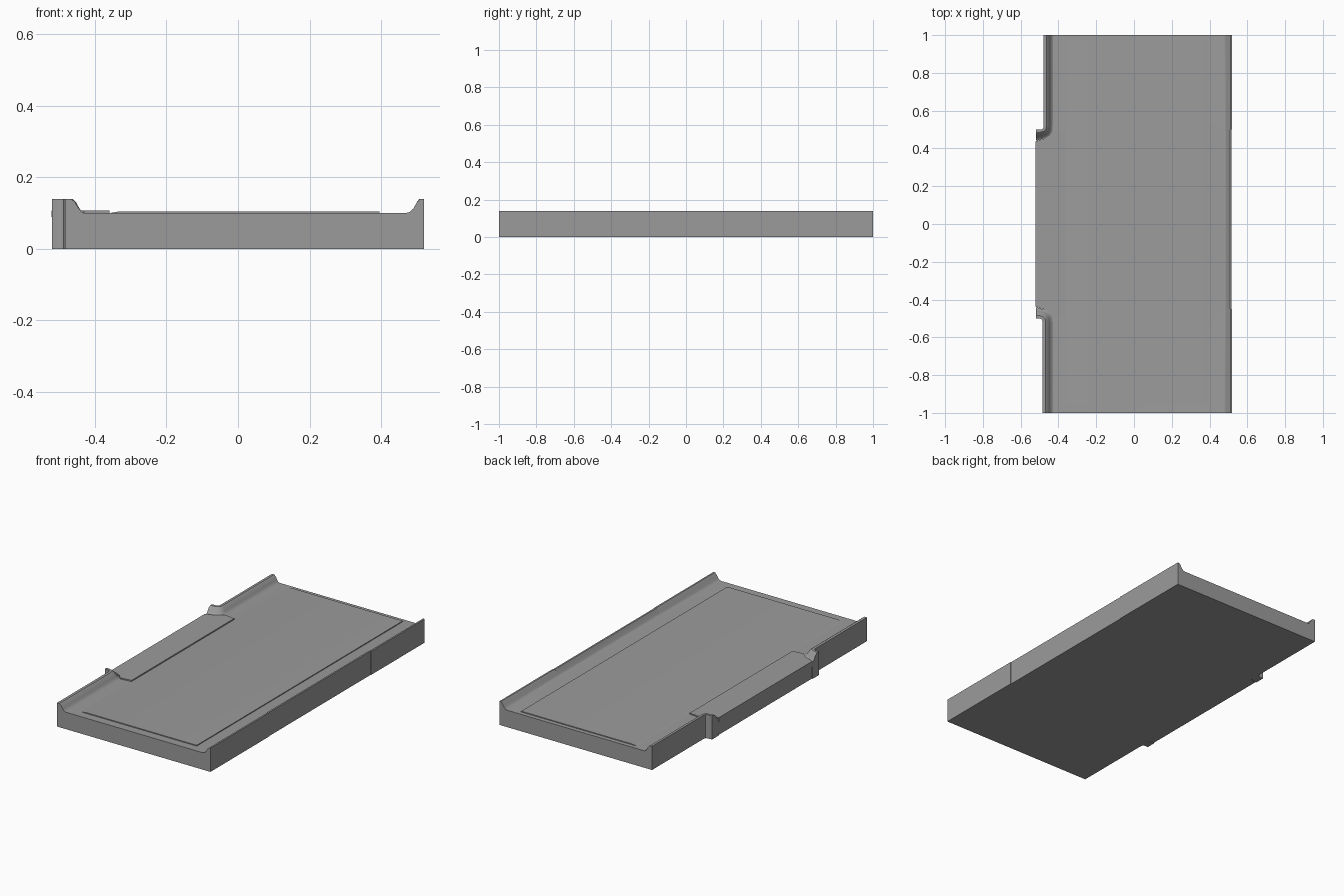
import bpy, bmesh, math

cube = bpy.data.objects.get("Cube")
if cube:
    bpy.data.objects.remove(cube, do_unlink=True)

grey = bpy.data.materials.new("plain grey")
grey.use_nodes = True
grey.diffuse_color = (0.33, 0.33, 0.33, 1)
grey.node_tree.nodes["Principled BSDF"].inputs["Base Color"].default_value = grey.diffuse_color


def loft(name, rings):
    """Join equal rings of points into a capped solid."""
    bm = bmesh.new()
    rows = [[bm.verts.new(p) for p in ring] for ring in rings]
    count = len(rows[0])
    for a, b in zip(rows, rows[1:]):
        for i in range(count):
            j = (i + 1) % count
            bm.faces.new((a[i], a[j], b[j], b[i]))
    bm.faces.new(rows[0])
    bm.faces.new(rows[-1])
    bmesh.ops.recalc_face_normals(bm, faces=bm.faces)
    mesh = bpy.data.meshes.new(name)
    bm.to_mesh(mesh)
    bm.free()
    mesh.materials.append(grey)
    obj = bpy.data.objects.new(name, mesh)
    bpy.context.collection.objects.link(obj)
    bpy.ops.object.select_all(action="DESELECT")
    obj.select_set(True)
    bpy.context.view_layer.objects.active = obj
    bpy.ops.object.shade_smooth_by_angle(angle=math.radians(30))
    return obj


# Base slab with the long raised rim, its middle set in very slightly
BASE = [(-0.475, 0), (-0.475, 0.1), (0.47, 0.1), (0.48, 0.103), (0.49, 0.112),
        (0.5, 0.13), (0.51, 0.14), (0.52, 0.14), (0.52, 0)]


def base_ring(y, inset):
    return [(x - (inset if x > 0.505 else 0), y, z) for x, z in BASE]


STATIONS = [(-1, 0), (-0.45, 0), (-0.45, 0.003), (0.5, 0.003), (0.5, 0), (1, 0)]
loft("base_slab_and_rim", [base_ring(y, d) for y, d in STATIONS])

# Rims on the open side, flaring outward beside the opening
# Cross-section: fraction from the outer wall to the inner foot, height
RIM = [(0, 0), (0, 0.14), (0.3, 0.14), (0.5, 0.132), (0.7, 0.115), (0.85, 0.104), (1, 0.1), (1, 0)]
FOOT = [(-0.43, 1), (-0.43, 0.52), (-0.433, 0.49), (-0.445, 0.468), (-0.47, 0.455), (-0.52, 0.44)]


def rim(name, side, wall):
    outer = [(wall, 1), (wall, 0.515), (wall - 0.004, 0.505), (wall - 0.013, 0.5),
             (-0.505, 0.5), (-0.52, 0.5)]
    rings = []
    for (ox, oy), (fx, fy) in zip(outer, FOOT):
        rings.append([(ox + (fx - ox) * t, side * (oy + (fy - oy) * t), z) for t, z in RIM])
    loft(name, rings)


rim("front_open_side_rim", -1, -0.484)
rim("back_open_side_rim", 1, -0.478)

# Apron filling the opening, with a slightly sloping outer face
half = [(-0.36, 0.48), (-0.43, 0.488), (-0.45, 0.465), (-0.475, 0.452), (-0.522, 0.437)]
outline = half + [(x, -y) for x, y in reversed(half)]


def apron_ring(z, pull):
    return [(x + (pull if x < -0.5 else 0), y, z) for x, y in outline]


loft("opening_apron", [apron_ring(0, 0.007), apron_ring(0.107, 0)])


# Thin raised floor panel, feathered on the open side
def panel_ring(z, left):
    return [(left, -0.95, z), (0.395, -0.95, z), (0.395, 0.975, z), (left, 0.975, z)]


loft("raised_floor_panel", [panel_ring(0.095, -0.36), panel_ring(0.1, -0.36),
                            panel_ring(0.105, -0.33)])
